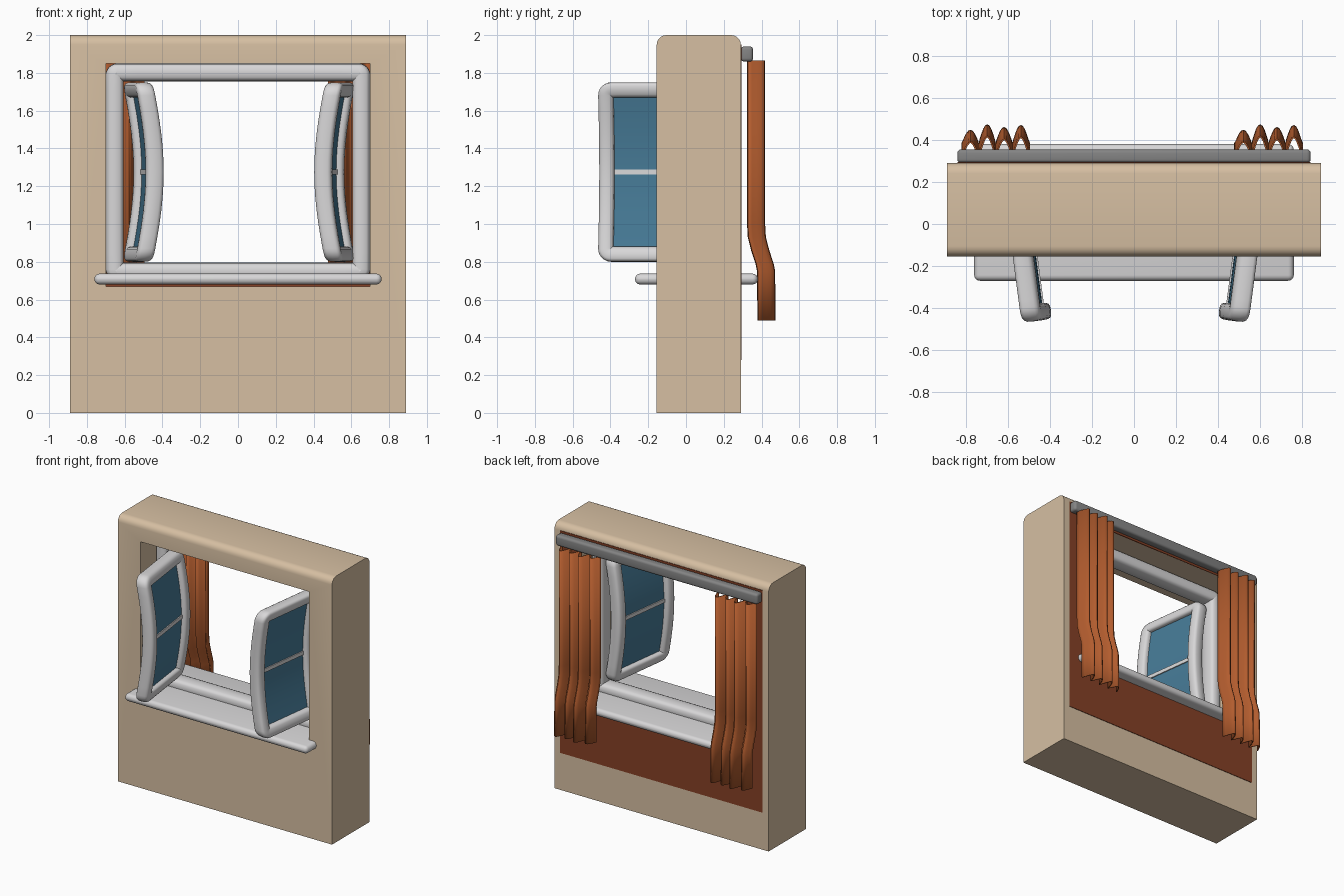
import bpy, bmesh, math
from mathutils import Vector

if "Cube" in bpy.data.objects:
    bpy.data.objects.remove(bpy.data.objects["Cube"])


def material(name, rgb):
    lin = [((c / 255 + 0.055) / 1.055) ** 2.4 for c in rgb]
    m = bpy.data.materials.new(name)
    m.diffuse_color = (*lin, 1)
    m.use_nodes = True
    m.node_tree.nodes["Principled BSDF"].inputs["Base Color"].default_value = m.diffuse_color
    return m


BEIGE = material("beige plaster", (214, 191, 162))
WHITE = material("white paint", (216, 215, 216))
BLUE = material("blue glass", (70, 122, 150))
RUST = material("rust cloth", (178, 92, 46))
BROWN = material("brown panel", (134, 65, 38))
GREY = material("grey metal", (132, 132, 132))


def finish(name, bm, mat, smooth=True):
    bmesh.ops.recalc_face_normals(bm, faces=bm.faces)
    me = bpy.data.meshes.new(name)
    bm.to_mesh(me)
    bm.free()
    me.materials.append(mat)
    ob = bpy.data.objects.new(name, me)
    bpy.context.collection.objects.link(ob)
    bpy.ops.object.select_all(action='DESELECT')
    ob.select_set(True)
    bpy.context.view_layer.objects.active = ob
    if smooth:
        bpy.ops.object.shade_smooth_by_angle(angle=math.radians(40))
    return ob


def box_bm(lo, hi):
    bm = bmesh.new()
    bmesh.ops.create_cube(bm, size=1)
    for v in bm.verts:
        v.co = Vector([(a + b) / 2 + c * (b - a) for a, b, c in zip(lo, hi, v.co)])
    return bm


def rounded_box(name, lo, hi, r, mat, seg=4):
    bm = box_bm(lo, hi)
    bmesh.ops.bevel(bm, geom=bm.edges[:], offset=r, segments=seg, profile=0.5, affect='EDGES')
    return finish(name, bm, mat)


def cut_opening(ob, lo, hi):
    cutter = finish("cutter", box_bm(lo, hi), ob.data.materials[0], False)
    mod = ob.modifiers.new("opening", 'BOOLEAN')
    mod.operation, mod.solver, mod.object = 'DIFFERENCE', 'EXACT', cutter
    bpy.ops.object.select_all(action='DESELECT')
    ob.select_set(True)
    bpy.context.view_layer.objects.active = ob
    bpy.ops.object.modifier_apply(modifier=mod.name)
    bpy.data.objects.remove(cutter)


def rounded_rect(w, h, r, arc=6, side=12):
    """Outline points with outward directions, centred on the origin."""
    pts = []
    corners = [(1, 1, 0), (-1, 1, 90), (-1, -1, 180), (1, -1, 270)]
    for sx, sz, a0 in corners:
        for i in range(arc + 1):
            a = math.radians(a0 + 90 * i / arc)
            d = (math.cos(a), math.sin(a))
            pts.append((sx * (w / 2 - r) + r * d[0], sz * (h / 2 - r) + r * d[1], d))
        nx = corners[(corners.index((sx, sz, a0)) + 1) % 4]
        d = (math.cos(math.radians(a0 + 90)), math.sin(math.radians(a0 + 90)))
        s = pts[-1]
        e = (nx[0] * (w / 2 - r) + r * d[0], nx[1] * (h / 2 - r) + r * d[1])
        for i in range(1, side):
            t = i / side
            pts.append((s[0] + (e[0] - s[0]) * t, s[1] + (e[1] - s[1]) * t, d))
    return pts


def ring(name, w, h, r, bar, depth, place, mat):
    """Rounded bar swept round a rounded rectangle; place maps (u, v, n) to space."""
    bm = bmesh.new()
    n = 16
    rows = []
    for u, v, d in rounded_rect(w, h, r):
        row = []
        for k in range(n):
            c, s = math.cos(2 * math.pi * k / n), math.sin(2 * math.pi * k / n)
            o = -bar / 2 + bar / 2 * math.copysign(abs(c) ** 0.6, c)
            q = depth / 2 * math.copysign(abs(s) ** 0.6, s)
            row.append(bm.verts.new(place(u + o * d[0], v + o * d[1], q)))
        rows.append(row)
    for i in range(len(rows)):
        a, b = rows[i], rows[(i + 1) % len(rows)]
        for k in range(n):
            bm.faces.new((a[k], a[(k + 1) % n], b[(k + 1) % n], b[k]))
    return finish(name, bm, mat)


def slab(name, w, z0, z1, thick, place, mat, steps=14):
    """Thin plate that follows the bow of a sash."""
    bm = bmesh.new()
    rows = []
    for i in range(steps + 1):
        v = z0 + (z1 - z0) * i / steps
        rows.append([bm.verts.new(place(u, v, q)) for u, q in
                     ((-w / 2, -thick / 2), (w / 2, -thick / 2), (w / 2, thick / 2), (-w / 2, thick / 2))])
    for a, b in zip(rows, rows[1:]):
        for k in range(4):
            bm.faces.new((a[k], a[(k + 1) % 4], b[(k + 1) % 4], b[k]))
    bm.faces.new(rows[0])
    bm.faces.new(rows[-1])
    return finish(name, bm, mat)


# wall with rounded top edges and an opening
bm = box_bm((-0.89, -0.155, 0), (0.89, 0.29, 2))
top = [e for e in bm.edges if all(v.co.z > 1.9 for v in e.verts)
       and abs(e.verts[0].co.y - e.verts[1].co.y) < 0.01]
bmesh.ops.bevel(bm, geom=top, offset=0.05, segments=5, profile=0.5, affect='EDGES')
wall = finish("wall", bm, BEIGE)
cut_opening(wall, (-0.70, -0.5, 0.67), (0.70, 0.6, 1.85))

# thin inside panel on the back of the wall
panel = finish("inside_panel", box_bm((-0.84, 0.286, 0.28), (0.84, 0.294, 1.95)), BROWN, False)
cut_opening(panel, (-0.70, 0.1, 0.69), (0.70, 0.6, 1.85))

# sill and curtain rail
rounded_box("window_sill", (-0.76, -0.27, 0.68), (0.76, 0.38, 0.737), 0.027, WHITE)
rounded_box("curtain_rail", (-0.84, 0.29, 1.86), (0.84, 0.355, 1.94), 0.018, GREY)

# fixed frame set in the opening
ring("window_frame", 1.40, 1.15, 0.06, 0.095, 0.13,
     lambda u, v, n: (u, 0.07 + n, 1.275 + v), WHITE)

# two open bowed sashes
W, H, ZC, ANG = 0.57, 0.95, 1.275, math.radians(7.5)


def sash_place(side):
    def place(u, v, n):
        n = n + 0.058 * math.cos(math.pi * v / H)
        t = u + W / 2
        x = -0.568 + t * math.sin(ANG) + n * math.cos(ANG)
        y = 0.10 - t * math.cos(ANG) + n * math.sin(ANG)
        return (x if side < 0 else 0.01 - x, y, ZC + v)
    return place


for side, word in ((-1, "left"), (1, "right")):
    p = sash_place(side)
    ring(word + "_sash", W, H, 0.07, 0.082, 0.095, p, WHITE)
    slab(word + "_glass", W - 0.10, -H / 2 + 0.05, H / 2 - 0.05, 0.02, p, BLUE)
    slab(word + "_glazing_bar", W - 0.10, -0.014, 0.014, 0.035, p, WHITE, 2)

# pleated curtains, kicked out over the sill
DROP = [(1.865, 0), (1.0, 0), (0.93, 0.004), (0.86, 0.022), (0.79, 0.045), (0.75, 0.053), (0.49, 0.055)]
HEIGHTS = [0.062, 0.088, 0.075, 0.085]
for x0, word in ((-0.818, "left"), (0.48, "right")):
    bm = bmesh.new()
    rows = []
    for z, kick in DROP:
        row = []
        for i in range(4 * 10 + 1):
            fold = min(i // 10, 3)
            y = 0.327 + kick + HEIGHTS[fold] * abs(math.sin(math.pi * i / 10)) ** 1.2
            row.append(bm.verts.new((x0 + 0.32 * i / 40, y, z)))
        rows.append(row)
    for a, b in zip(rows, rows[1:]):
        for k in range(40):
            bm.faces.new((a[k], a[k + 1], b[k + 1], b[k]))
    curtain = finish(word + "_curtain", bm, RUST)
    mod = curtain.modifiers.new("cloth", 'SOLIDIFY')
    mod.thickness, mod.offset = 0.008, 0
